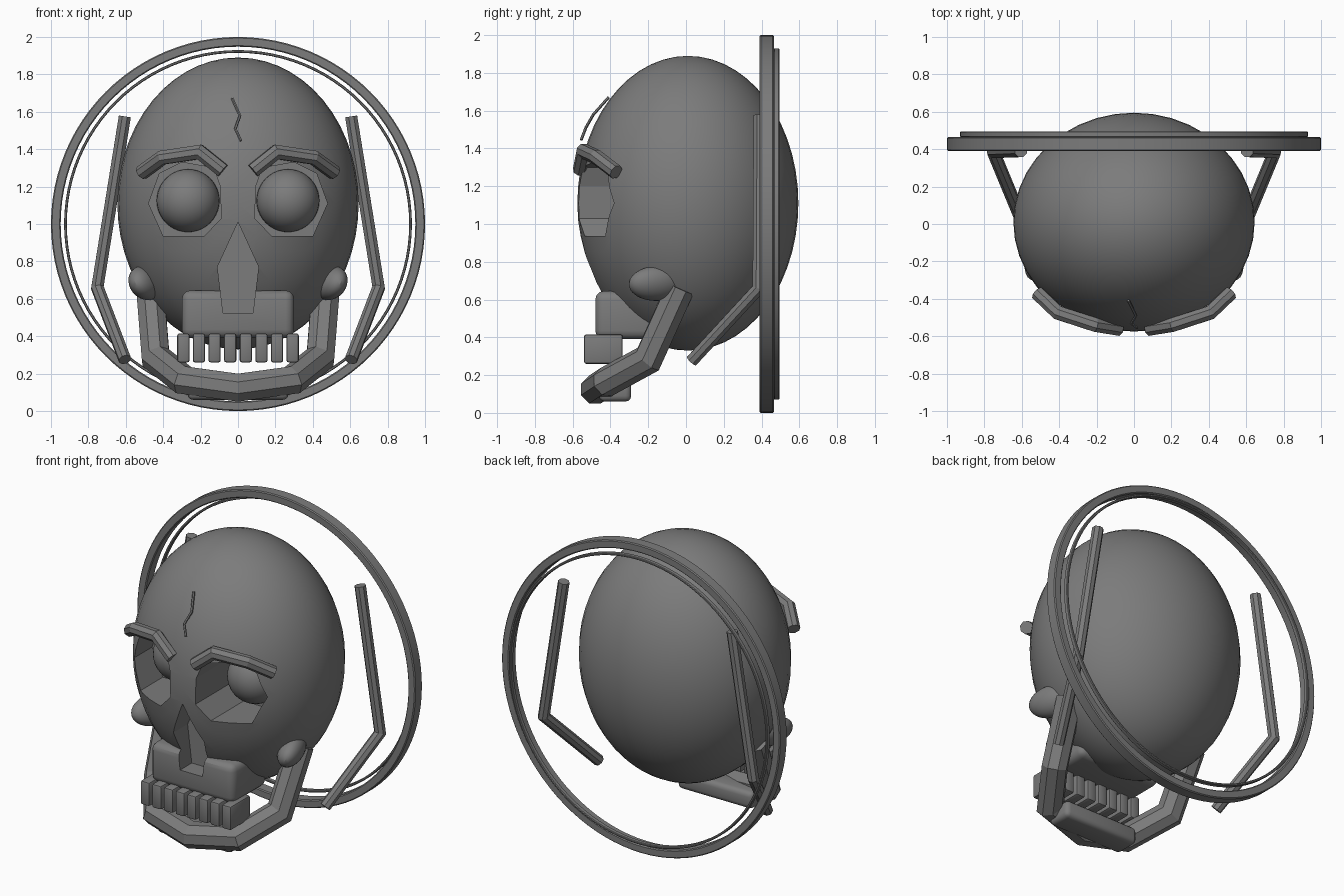
import bpy, bmesh, math
from mathutils import Vector, Matrix

if "Cube" in bpy.data.objects:
    bpy.data.objects.remove(bpy.data.objects["Cube"])

grey = bpy.data.materials.new("dark_grey")
grey.diffuse_color = (0.2, 0.2, 0.2, 1)
grey.use_nodes = True
grey.node_tree.nodes["Principled BSDF"].inputs["Base Color"].default_value = grey.diffuse_color


def make(name, bm, smooth=False, mirror=False):
    bmesh.ops.recalc_face_normals(bm, faces=bm.faces)
    me = bpy.data.meshes.new(name)
    bm.to_mesh(me)
    bm.free()
    me.materials.append(grey)
    ob = bpy.data.objects.new(name, me)
    bpy.context.collection.objects.link(ob)
    if mirror:
        ob.modifiers.new("mirror", 'MIRROR').use_mirror_merge = False
    if smooth:
        shade(ob)
    return ob


def shade(ob, angle=30):
    bpy.ops.object.select_all(action='DESELECT')
    ob.select_set(True)
    bpy.context.view_layer.objects.active = ob
    bpy.ops.object.shade_smooth_by_angle(angle=math.radians(angle))


def ellipsoid(name, centre, radii, rot=Matrix(), segs=32, rings=20, mirror=False):
    bm = bmesh.new()
    m = Matrix.Translation(centre) @ rot @ Matrix.Diagonal((*radii, 1))
    bmesh.ops.create_uvsphere(bm, u_segments=segs, v_segments=rings, radius=1, matrix=m)
    return make(name, bm, True, mirror)


def box(name, lo, hi, bevel, segs=3):
    lo, hi = Vector(lo), Vector(hi)
    bm = bmesh.new()
    m = Matrix.Translation((lo + hi) / 2) @ Matrix.Diagonal((*(hi - lo), 1))
    bmesh.ops.create_cube(bm, size=1, matrix=m)
    bmesh.ops.bevel(bm, geom=bm.edges[:], offset=bevel, segments=segs, profile=0.5, affect='EDGES')
    return make(name, bm, True)


def tube(name, pts, radius, sides=8, mirror=False):
    """Mitred tube along a polyline with closed ends."""
    pts = [Vector(p) for p in pts]
    dirs = [(b - a).normalized() for a, b in zip(pts, pts[1:])]
    d = dirs[0]
    u = d.orthogonal().normalized()
    v = d.cross(u)
    ring = [pts[0] + radius * (math.cos(t) * u + math.sin(t) * v)
            for t in (2 * math.pi * (i + 0.5) / sides for i in range(sides))]
    bm = bmesh.new()
    rows = [[bm.verts.new(p) for p in ring]]
    for i, d in enumerate(dirs):
        # slide the section along the segment onto the mitre plane
        n = (d + dirs[i + 1]).normalized() if i + 1 < len(dirs) else d
        ring = [p + d * ((pts[i + 1] - p).dot(n) / d.dot(n)) for p in ring]
        rows.append([bm.verts.new(p) for p in ring])
    for a, b in zip(rows, rows[1:]):
        for i in range(sides):
            j = (i + 1) % sides
            bm.faces.new((a[i], a[j], b[j], b[i]))
    bm.faces.new(rows[0][::-1])
    bm.faces.new(rows[-1])
    return make(name, bm, False, mirror)


def prism(name, outline, y0, y1, sign=1):
    bm = bmesh.new()
    f = bm.faces.new([bm.verts.new((sign * x, y0, z)) for x, z in outline])
    ext = bmesh.ops.extrude_face_region(bm, geom=[f])
    verts = [g for g in ext["geom"] if isinstance(g, bmesh.types.BMVert)]
    bmesh.ops.translate(bm, verts=verts, vec=(0, y1 - y0, 0))
    ob = make(name, bm)
    ob.hide_render = True
    return ob


def hoop(name, r0, r1, y0, y1, chamfer, segs=96):
    """Flat ring around the y axis with chamfered edges."""
    c = chamfer
    prof = [(r0 + c, y0), (r1 - c, y0), (r1, y0 + c), (r1, y1 - c),
            (r1 - c, y1), (r0 + c, y1), (r0, y1 - c), (r0, y0 + c)]
    bm = bmesh.new()
    rows = []
    for k in range(segs):
        t = 2 * math.pi * k / segs
        rows.append([bm.verts.new((r * math.cos(t), y, 1 + r * math.sin(t))) for r, y in prof])
    for k in range(segs):
        a, b = rows[k], rows[(k + 1) % segs]
        for i in range(8):
            bm.faces.new((a[i], a[(i + 1) % 8], b[(i + 1) % 8], b[i]))
    return make(name, bm, True)


# Cranium and upper jaw
skull = ellipsoid("cranium", (0, 0.01, 1.11), (0.645, 0.585, 0.78), segs=40, rings=28)
upper_jaw = box("upper_jaw", (-0.3, -0.48, 0.39), (0.3, -0.12, 0.645), 0.045)

# Eye sockets and nose cavity
socket = [(0.09, 1.03), (0.18, 0.936), (0.40, 0.936), (0.478, 1.11),
          (0.42, 1.27), (0.30, 1.33), (0.13, 1.30), (0.095, 1.20)]
nose = [(0, 1.01), (0.11, 0.77), (0.08, 0.525), (-0.08, 0.525), (-0.11, 0.77)]
cutters = [prism("socket_cutter", socket, -0.9, -0.2, s) for s in (1, -1)]
cutters.append(prism("nose_cutter", nose, -0.9, -0.36))
for ob, tools in ((skull, cutters), (upper_jaw, cutters[2:])):
    for cut in tools:
        mod = ob.modifiers.new("cut", 'BOOLEAN')
        mod.object = cut
        mod.solver = 'EXACT'
        bpy.context.view_layer.objects.active = ob
        bpy.ops.object.modifier_apply(modifier=mod.name)
    shade(ob)
for cut in cutters:
    bpy.data.objects.remove(cut)

# Eyeballs and cheekbones
ellipsoid("eyeballs", (0.267, -0.2, 1.125), (0.168, 0.168, 0.168), mirror=True)
cheek_rot = Matrix.Rotation(math.radians(20), 4, 'Z') @ Matrix.Rotation(math.radians(25), 4, 'Y')
ellipsoid("cheekbones", (0.495, -0.155, 0.685), (0.075, 0.155, 0.095), cheek_rot, 24, 16, True)

# Brows
tube("brows", [(0.515, -0.37, 1.275), (0.405, -0.475, 1.355), (0.205, -0.54, 1.385),
               (0.08, -0.56, 1.285)], 0.04, mirror=True)

# Forehead crack
tube("crack", [(-0.03, -0.41, 1.67), (0.01, -0.49, 1.58), (-0.015, -0.53, 1.51),
               (0.015, -0.555, 1.445)], 0.008, 6)

# Teeth
for i in range(8):
    x = (i - 3.5) * 0.0835
    box(f"tooth_{i + 1}", (x - 0.033, -0.54, 0.26), (x + 0.033, -0.335, 0.415), 0.012, 2)

# Lower jaw and chin
half = [(0.47, -0.03, 0.66), (0.44, -0.2, 0.285), (0.29, -0.42, 0.165)]
tube("lower_jaw", half + [(0, -0.48, 0.125)] + [(-x, y, z) for x, y, z in half[::-1]], 0.08)
box("chin", (-0.27, -0.46, 0.06), (0.27, -0.29, 0.17), 0.03)

# Side rods
tube("side_rods", [(0.605, 0.39, 1.575), (0.752, 0.385, 0.66), (0.605, 0.03, 0.275)], 0.035, mirror=True)

# Halo rings
hoop("halo", 0.948, 1.0, 0.39, 0.465, 0.006)
hoop("halo_inner_trim", 0.915, 0.93, 0.465, 0.495, 0.004)
